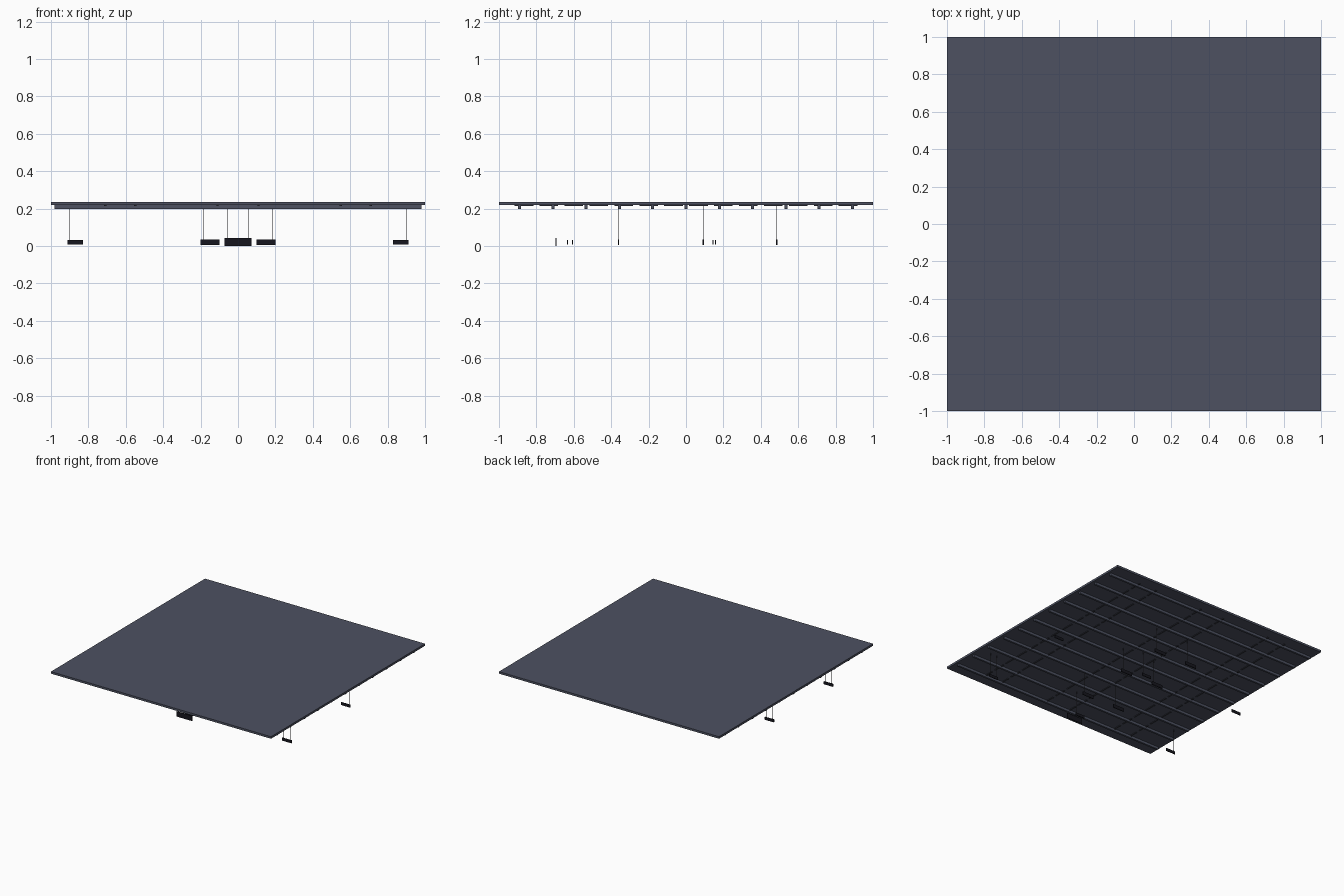
import bpy

if "Cube" in bpy.data.objects:
    bpy.data.objects.remove(bpy.data.objects["Cube"])

def material(name, rgb):
    m = bpy.data.materials.new(name)
    m.diffuse_color = (*rgb, 1)
    m.use_nodes = True
    m.node_tree.nodes["Principled BSDF"].inputs["Base Color"].default_value = m.diffuse_color
    return m

SLATE = material("slate_grey", (0.074, 0.083, 0.120))
FIXTURE = material("dark_slate", (0.032, 0.034, 0.045))
BLACK = material("near_black", (0.008, 0.008, 0.013))
WIRE = material("wire_grey", (0.05, 0.05, 0.06))

def box(name, x, y, z, mat):
    """Box from (min, max) ranges on each axis."""
    verts = [(a, b, c) for a in x for b in y for c in z]
    faces = [(0, 1, 3, 2), (4, 6, 7, 5), (0, 4, 5, 1),
             (2, 3, 7, 6), (0, 2, 6, 4), (1, 5, 7, 3)]
    me = bpy.data.meshes.new(name)
    me.from_pydata(verts, [], faces)
    me.materials.append(mat)
    ob = bpy.data.objects.new(name, me)
    bpy.context.collection.objects.link(ob)
    return ob

def around(c, size):
    return (c - size / 2, c + size / 2)

# Ceiling slab
box("ceiling_slab", (-1, 1), (-1, 1), (0.219, 0.236), SLATE)

# Long beams running side to side
for i in range(11):
    box("beam", (-0.98, 0.98), around((i - 5) * 0.178, 0.016), (0.199, 0.22), SLATE)

# Rows of short ceiling fixtures between the beams
for x in (-0.71, -0.55, -0.11, 0.11, 0.55, 0.71):
    for i in range(14):
        box("ceiling_fixture", around(x, 0.012),
            around((i - 6.5) * 0.1333, 0.1), (0.2135, 0.22), FIXTURE)

# Hanging boards, each on two thin wires
def hanging_board(x, y, width, z0, z1, spread):
    box("hanging_board", around(x, width), around(y, 0.006), (z0, z1), BLACK)
    for s in (-1, 1):
        box("hanging_wire", around(x + s * spread, 0.0012), around(y, 0.0012),
            (z1 - 0.002, 0.22), WIRE)

hanging_board(0, -0.695, 0.142, 0.0, 0.042, 0.057)
for y in (-0.634, 0.145):
    hanging_board(0, y, 0.084, 0.009, 0.032, 0.03)
for s in (-1, 1):
    for y in (-0.36, 0.092, 0.485):
        hanging_board(s * 0.15, y, 0.102, 0.006, 0.034, 0.033)
    for y in (-0.607, 0.158):
        hanging_board(s * 0.87, y, 0.084, 0.009, 0.032, 0.03)
